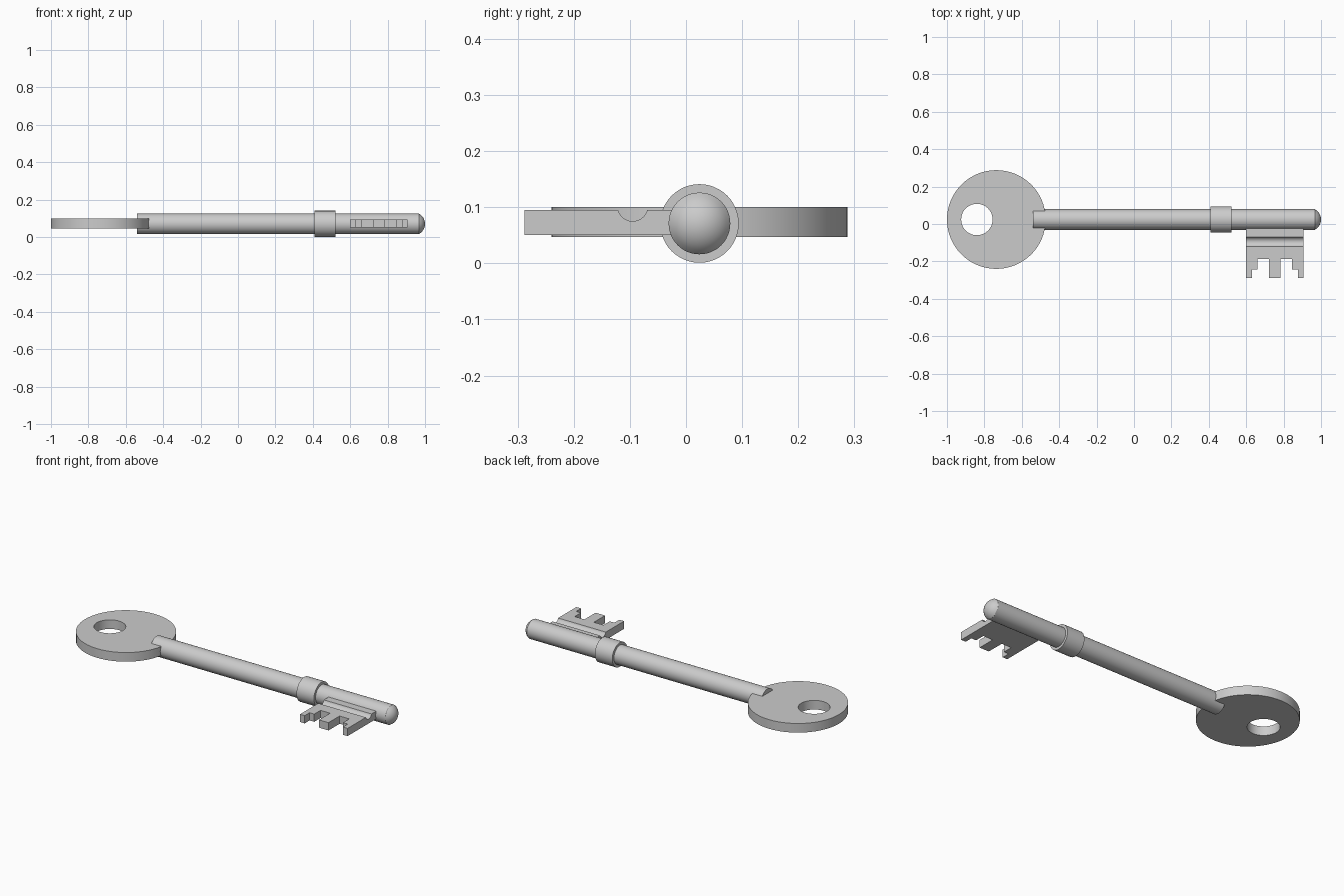
import bpy, bmesh, math
from mathutils import Vector, Matrix

if "Cube" in bpy.data.objects:
    bpy.data.objects.remove(bpy.data.objects["Cube"])

AXIS_Y, AXIS_Z = 0.024, 0.071


def finish(name, bm, loc=(0, 0, 0)):
    bmesh.ops.recalc_face_normals(bm, faces=bm.faces)
    me = bpy.data.meshes.new(name)
    bm.to_mesh(me)
    bm.free()
    ob = bpy.data.objects.new(name, me)
    ob.location = loc
    bpy.context.collection.objects.link(ob)
    return ob


def smooth(ob):
    bpy.ops.object.select_all(action='DESELECT')
    bpy.context.view_layer.objects.active = ob
    ob.select_set(True)
    bpy.ops.object.shade_smooth_by_angle(angle=math.radians(30))


def lathe(name, profile, steps=48):
    """Spin (x, radius) points around the shaft axis."""
    bm = bmesh.new()
    vs = [bm.verts.new((x, 0, r)) for x, r in profile]
    es = [bm.edges.new(p) for p in zip(vs, vs[1:])]
    bmesh.ops.spin(bm, geom=vs + es, cent=(0, 0, 0), axis=(1, 0, 0),
                   angle=math.tau, steps=steps)
    bmesh.ops.remove_doubles(bm, verts=bm.verts, dist=1e-5)
    ob = finish(name, bm, (0, AXIS_Y, AXIS_Z))
    smooth(ob)
    return ob


def prism(name, outline, z0, z1):
    bm = bmesh.new()
    face = bm.faces.new([bm.verts.new((x, y, z0)) for x, y in outline])
    new = bmesh.ops.extrude_face_region(bm, geom=[face])['geom']
    bmesh.ops.translate(bm, vec=(0, 0, z1 - z0),
                        verts=[g for g in new if isinstance(g, bmesh.types.BMVert)])
    return finish(name, bm)


def circle(cx, cy, r, n=48):
    return [(cx + r * math.cos(math.tau * i / n), cy + r * math.sin(math.tau * i / n))
            for i in range(n)]


def cut(ob, cutter):
    """Subtract the cutter and remove it."""
    mod = ob.modifiers.new("cut", 'BOOLEAN')
    mod.operation, mod.solver, mod.object = 'DIFFERENCE', 'EXACT', cutter
    cutter.hide_render = True
    bpy.ops.object.select_all(action='DESELECT')
    bpy.context.view_layer.objects.active = ob
    ob.select_set(True)
    bpy.ops.object.modifier_apply(modifier=mod.name)
    bpy.data.objects.remove(cutter)
    smooth(ob)


# Round bow with an off-centre hole
bow = prism("bow", circle(-0.736, AXIS_Y, 0.264, 64), 0.047, 0.1)
cut(bow, prism("hole_cutter", circle(-0.84, AXIS_Y, 0.084), 0, 0.2))

# Shaft with a domed tip (spherical cap)
R, H, TIP = 0.055, 0.033, 0.967
SR = (R * R + H * H) / (2 * H)
A = math.asin(R / SR)
dome = [(1 - SR + SR * math.cos(A * t), SR * math.sin(A * t))
        for t in (1, 0.8, 0.6, 0.4, 0.2)]
lathe("shaft", [(-0.54, 0), (-0.54, R)] + dome + [(1, 0)])

# Collar ring
lathe("collar", [(0.408, 0), (0.408, 0.07), (0.52, 0.07), (0.52, 0)])

# Toothed bit with a round groove along its top
LOW, MID, HIGH = -0.288, -0.243, -0.186
steps = [(0.6, LOW), (0.63, MID), (0.66, HIGH), (0.722, LOW),
         (0.783, HIGH), (0.845, MID), (0.876, LOW), (0.906, None)]
outline = [(0.6, 0.0)]
for (xa, y), (xb, _) in zip(steps, steps[1:]):
    outline += [(xa, y), (xb, y)]
outline.append((0.906, 0.0))
bit = prism("bit", outline, 0.05, 0.095)
bm = bmesh.new()
bmesh.ops.create_cone(bm, cap_ends=True, segments=32, radius1=0.027, radius2=0.027, depth=0.5,
                      matrix=Matrix.Rotation(math.pi / 2, 4, 'Y'))
cut(bit, finish("groove_cutter", bm, (0.75, -0.095, 0.102)))
